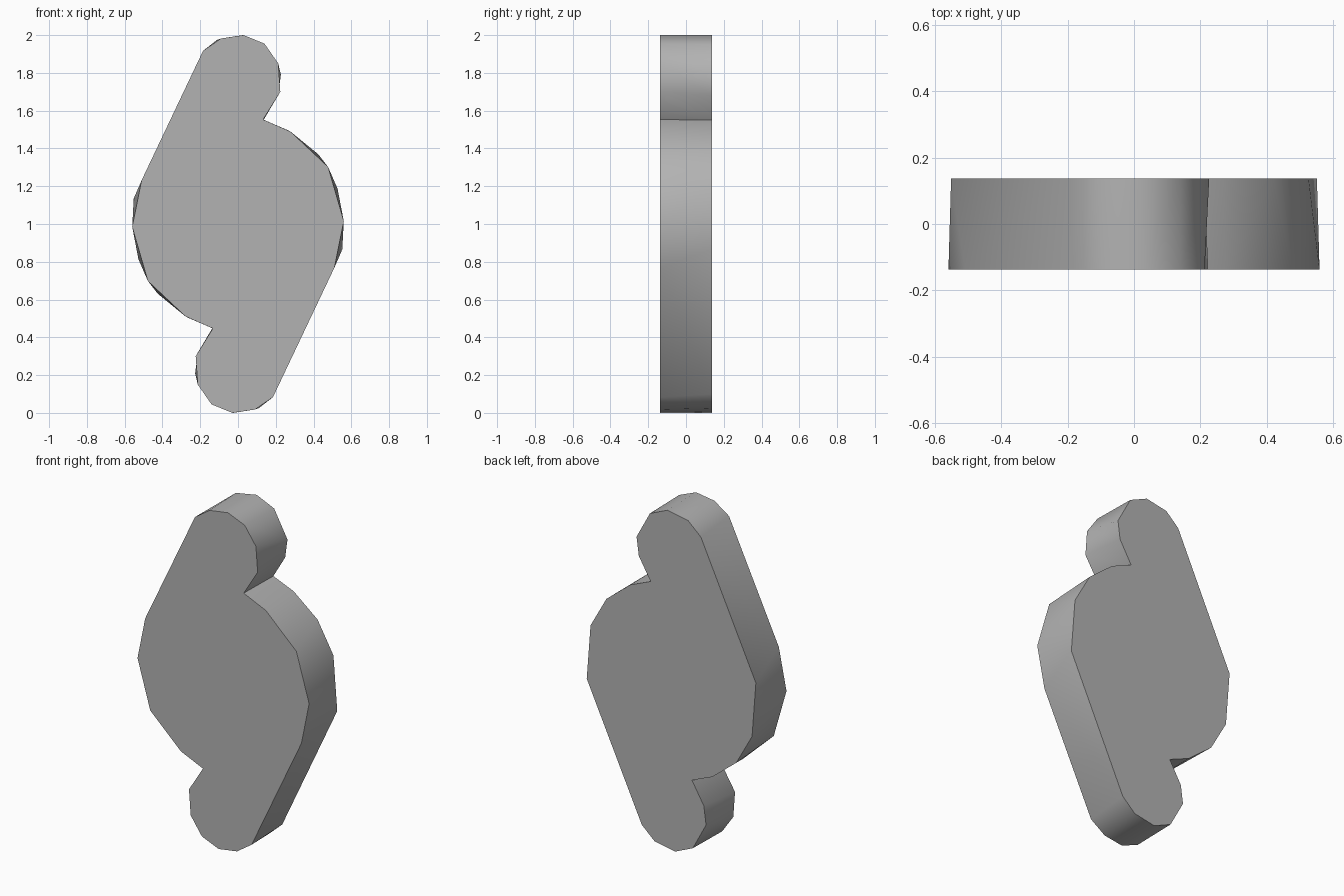
import bpy, bmesh
from math import radians

cube = bpy.data.objects.get("Cube")
if cube:
    bpy.data.objects.remove(cube, do_unlink=True)

grey = bpy.data.materials.new("plain grey")
grey.use_nodes = True
colour = (0.45, 0.45, 0.45, 1)
grey.diffuse_color = colour
grey.node_tree.nodes["Principled BSDF"].inputs["Base Color"].default_value = colour

HALF_DEPTH = 0.137

# Half outlines about the centre; the other half is the same turned by 180 degrees
FRONT_HALF = [(-.185, .917), (-.09, .982), (.03, 1), (.14, .955), (.213, .85), (.224, .70),
              (.133, .553), (.277, .49), (.477, .302), (.56, .015), (.51, -.232)]
BACK_HALF = [(-.193, .90), (-.11, .975), (.026, 1), (.14, .95), (.227, .79), (.212, .68),
             (.135, .55), (.268, .495), (.424, .37), (.527, .187), (.552, -.135)]


def ring(bm, half, y):
    points = half + [(-x, -z) for x, z in half]
    return [bm.verts.new((x, y, z + 1)) for x, z in points]


# Plate with two rounded lugs, lofted between its slightly different outlines
bm = bmesh.new()
front = ring(bm, FRONT_HALF, -HALF_DEPTH)
back = ring(bm, BACK_HALF, HALF_DEPTH)
bm.faces.new(front)
bm.faces.new(back)
count = len(front)
for i in range(count):
    j = (i + 1) % count
    bm.faces.new((front[i], front[j], back[j]))
    bm.faces.new((front[i], back[j], back[i]))
bmesh.ops.recalc_face_normals(bm, faces=bm.faces)

mesh = bpy.data.meshes.new("lugged_plate")
bm.to_mesh(mesh)
bm.free()
plate = bpy.data.objects.new("lugged_plate", mesh)
bpy.context.collection.objects.link(plate)
mesh.materials.append(grey)

# Smooth rounded rim, crisp outlines and notches
bpy.ops.object.select_all(action="DESELECT")
plate.select_set(True)
bpy.context.view_layer.objects.active = plate
bpy.ops.object.shade_smooth_by_angle(angle=radians(50))
